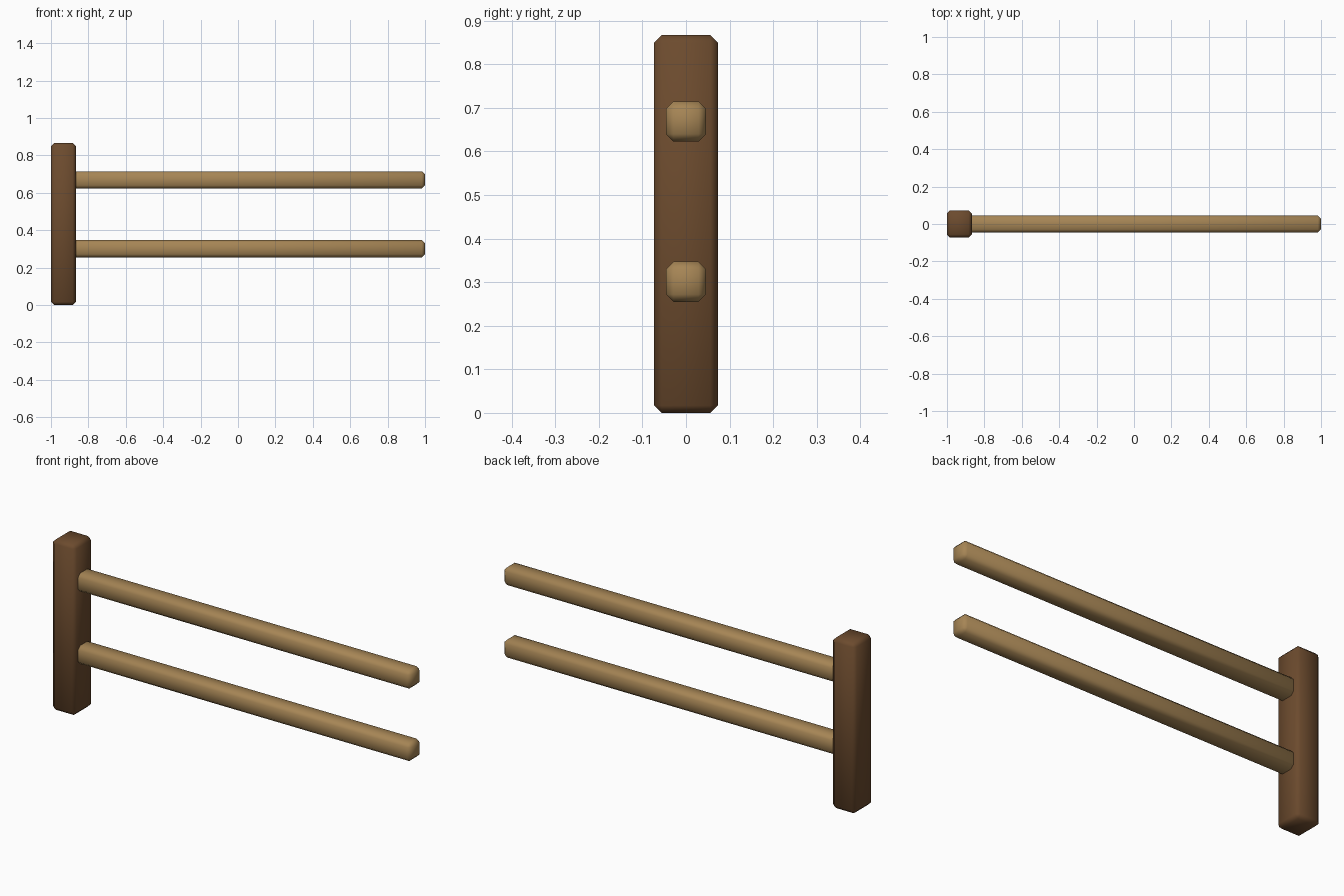
import bpy, bmesh
from mathutils import Vector

if "Cube" in bpy.data.objects:
    bpy.data.objects.remove(bpy.data.objects["Cube"])


def material(name, rgb):
    m = bpy.data.materials.new(name)
    m.diffuse_color = (*rgb, 1.0)
    m.use_nodes = True
    m.node_tree.nodes["Principled BSDF"].inputs["Base Color"].default_value = m.diffuse_color
    return m


dark_wood = material("dark_brown_wood", (0.150, 0.070, 0.027))
light_wood = material("light_tan_wood", (0.381, 0.235, 0.091))


def beam(name, lo, hi, bevel, mat):
    """Chamfered box spanning the corners lo..hi, softly shaded."""
    lo, hi = Vector(lo), Vector(hi)
    bm = bmesh.new()
    bmesh.ops.create_cube(bm, size=1.0)
    bmesh.ops.scale(bm, vec=hi - lo, verts=bm.verts)
    bmesh.ops.bevel(bm, geom=bm.edges[:], offset=bevel, offset_type='OFFSET',
                    segments=1, profile=0.5, affect='EDGES')
    for f in bm.faces:
        f.smooth = True
    mesh = bpy.data.meshes.new(name)
    bm.to_mesh(mesh)
    bm.free()
    mesh.materials.append(mat)
    obj = bpy.data.objects.new(name, mesh)
    obj.location = (lo + hi) / 2
    bpy.context.collection.objects.link(obj)
    return obj


# Upright post at the left end
beam("fence_post", (-1.0, -0.073, 0.0), (-0.867, 0.073, 0.867), 0.017, dark_wood)

# Two horizontal rails, let into the post
for name, z in (("lower_rail", 0.301), ("upper_rail", 0.669)):
    beam(name, (-0.995, -0.046, z - 0.046), (1.0, 0.046, z + 0.046), 0.017, light_wood)
